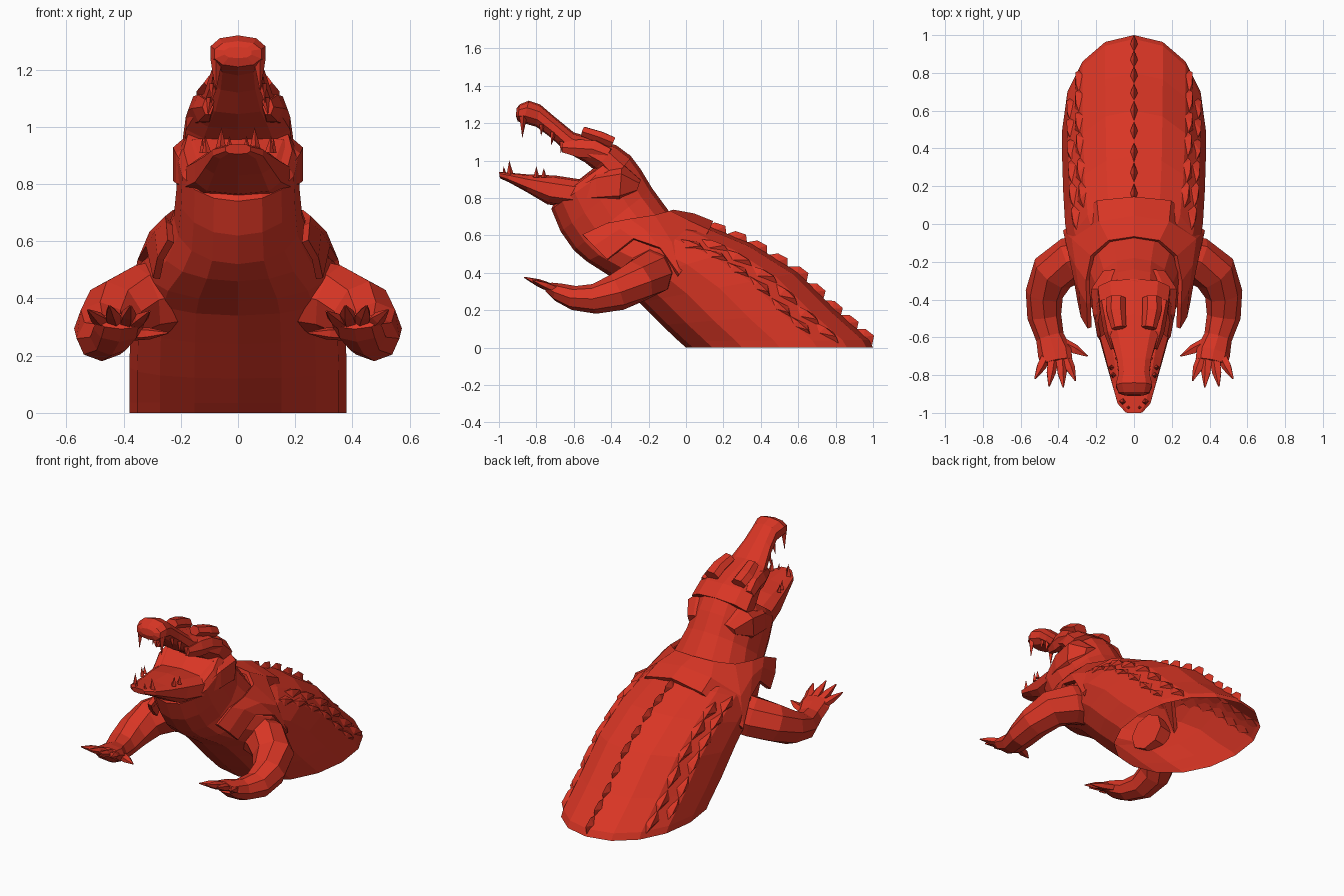
import bpy, bmesh, math
from mathutils import Vector as V

RED = bpy.data.materials.new("warm red")
RED.diffuse_color = (0.69, 0.036, 0.018, 1)


def build(name, verts, faces, mirror=False, thick=0):
    me = bpy.data.meshes.new(name)
    me.from_pydata([tuple(v) for v in verts], [], faces)
    bm = bmesh.new()
    bm.from_mesh(me)
    bmesh.ops.recalc_face_normals(bm, faces=bm.faces)
    bm.to_mesh(me)
    bm.free()
    me.materials.append(RED)
    ob = bpy.data.objects.new(name, me)
    bpy.context.collection.objects.link(ob)
    if mirror:
        ob.modifiers.new("mirror", 'MIRROR')
    if thick:
        m = ob.modifiers.new("thickness", 'SOLIDIFY')
        m.thickness, m.offset = thick, 0
    return ob


def skin(name, rings, cap0=True, cap1=True, mirror=False):
    n = len(rings[0])
    faces = [(i * n + j, i * n + (j + 1) % n, (i + 1) * n + (j + 1) % n, (i + 1) * n + j)
             for i in range(len(rings) - 1) for j in range(n)]
    if cap0:
        faces.append(tuple(range(n)))
    if cap1:
        faces.append(tuple(range((len(rings) - 1) * n, len(rings) * n)))
    return build(name, [p for r in rings for p in r], faces, mirror)


def on_ring(s, a, e=1.0):
    """Point on a section (top y, top z, bottom y, bottom z, half width)."""
    ty, tz, by, bz, w = s
    c, d = math.cos(a), math.sin(a)
    c, d = math.copysign(abs(c) ** e, c), math.copysign(abs(d) ** e, d)
    return V((w * d, (ty + by) / 2 + (ty - by) / 2 * c, (tz + bz) / 2 + (tz - bz) / 2 * c))


def loft(name, secs, n, e=1.0, cap0=True, cap1=True):
    return skin(name, [[on_ring(s, 2 * math.pi * j / n, e) for j in range(n)] for s in secs], cap0, cap1)


def tube(name, pts, n=8):
    """Limb through (x, y, z, side radius, height radius), mirrored."""
    rings = []
    for i, p in enumerate(pts):
        t = (V(pts[min(i + 1, len(pts) - 1)][:3]) - V(pts[max(i - 1, 0)][:3])).normalized()
        side = t.cross(V((0, 0, 1))).normalized()
        up = side.cross(t)
        rings.append([V(p[:3]) + side * p[3] * math.cos(2 * math.pi * j / n)
                      + up * p[4] * math.sin(2 * math.pi * j / n) for j in range(n)])
    return skin(name, rings, mirror=True)


def spikes(name, items, n=4):
    """Pointed cones from (base, tip, radius), mirrored."""
    verts, faces = [], []
    for base, tip, r in items:
        base, tip = V(base), V(tip)
        t = (tip - base).normalized()
        u = t.cross(V((1, 0.1, 0))).normalized()
        w = t.cross(u)
        k = len(verts)
        verts += [base + r * (u * math.cos(2 * math.pi * j / n) + w * math.sin(2 * math.pi * j / n)) for j in range(n)]
        verts.append(tip)
        faces += [(k + j, k + (j + 1) % n, k + n) for j in range(n)]
        faces.append(tuple(range(k, k + n)))
    return build(name, verts, faces, True)


# Hollow torso rising from the ground, open underneath
BODY = [(1.0, 0.0, 0.0, 0.0, 0.38), (0.98, 0.04, -0.04, 0.035, 0.38), (0.80, 0.20, -0.13, 0.12, 0.38),
        (0.60, 0.40, -0.25, 0.24, 0.375), (0.36, 0.55, -0.35, 0.34, 0.365),
        (0.12, 0.65, -0.42, 0.39, 0.34), (-0.07, 0.70, -0.53, 0.46, 0.27)]
NECK = [(-0.18, 0.85, -0.60, 0.52, 0.225), (-0.24, 0.95, -0.67, 0.62, 0.215),
        (-0.30, 1.03, -0.72, 0.74, 0.21), (-0.34, 1.05, -0.70, 0.79, 0.19)]
loft("torso_and_neck", BODY + NECK, 16, 0.95, cap0=False)

# Upper jaw, skull to nose
loft("upper_jaw", [(-0.29, 1.02, -0.42, 0.86, 0.20), (-0.37, 1.08, -0.49, 0.95, 0.19),
                   (-0.48, 1.115, -0.54, 0.99, 0.165), (-0.60, 1.15, -0.64, 1.045, 0.125),
                   (-0.71, 1.24, -0.72, 1.12, 0.095), (-0.78, 1.30, -0.80, 1.18, 0.085),
                   (-0.84, 1.32, -0.87, 1.20, 0.10), (-0.89, 1.30, -0.90, 1.21, 0.085),
                   (-0.905, 1.28, -0.91, 1.24, 0.05)], 10, 0.85)

# Lower jaw, hinge to chin
loft("lower_jaw", [(-0.24, 0.90, -0.27, 0.82, 0.17), (-0.34, 1.00, -0.36, 0.74, 0.235),
                   (-0.48, 0.97, -0.48, 0.74, 0.225), (-0.57, 0.90, -0.62, 0.75, 0.19),
                   (-0.70, 0.92, -0.74, 0.765, 0.155), (-0.84, 0.925, -0.85, 0.83, 0.12),
                   (-0.95, 0.935, -0.95, 0.885, 0.09), (-1.0, 0.94, -0.995, 0.905, 0.045)], 10, 0.68)

# Brow ridges and eye bulges
tube("brow_ridge", [(0.095, -0.39, 1.095, 0.05, 0.035), (0.095, -0.46, 1.125, 0.05, 0.035),
                    (0.08, -0.55, 1.155, 0.04, 0.03)], 6)
tube("eye_bulge", [(0.155, -0.41, 1.03, 0.03, 0.04), (0.135, -0.49, 1.06, 0.04, 0.055),
                   (0.12, -0.57, 1.065, 0.04, 0.055), (0.105, -0.66, 1.07, 0.02, 0.03)], 6)

# Teeth
spikes("upper_teeth", [((0.075, -0.87, 1.24), (0.078, -0.875, 1.12), 0.022),
                       ((0.075, -0.77, 1.19), (0.085, -0.775, 1.13), 0.014),
                       ((0.085, -0.71, 1.15), (0.095, -0.72, 1.08), 0.016),
                       ((0.095, -0.66, 1.10), (0.105, -0.67, 1.04), 0.016)])
spikes("lower_teeth", [((0.06, -0.94, 0.92), (0.058, -0.945, 1.0), 0.02),
                       ((0.03, -0.97, 0.92), (0.03, -0.975, 0.97), 0.013),
                       ((0.11, -0.80, 0.91), (0.115, -0.80, 0.97), 0.016),
                       ((0.12, -0.76, 0.91), (0.125, -0.76, 0.96), 0.015)])

# Arms with flat hands
tube("arm", [(0.24, -0.17, 0.41, 0.11, 0.13), (0.33, -0.19, 0.395, 0.125, 0.125),
             (0.43, -0.26, 0.355, 0.12, 0.115), (0.475, -0.37, 0.295, 0.10, 0.10),
             (0.475, -0.49, 0.26, 0.09, 0.08), (0.445, -0.60, 0.265, 0.075, 0.065),
             (0.42, -0.68, 0.295, 0.09, 0.05), (0.41, -0.73, 0.32, 0.085, 0.03)])

# Fingers: root and tip, with a knuckle bulge between
for i, (root, tip) in enumerate([((0.38, -0.63, 0.275), (0.245, -0.70, 0.28)),
                                 ((0.365, -0.70, 0.31), (0.31, -0.83, 0.355)),
                                 ((0.39, -0.71, 0.315), (0.375, -0.865, 0.375)),
                                 ((0.43, -0.71, 0.315), (0.45, -0.86, 0.375)),
                                 ((0.46, -0.69, 0.305), (0.525, -0.82, 0.36))]):
    tube(f"finger_{i + 1}", [(*V(root).lerp(V(tip), f), r, r * 0.8)
                             for f, r in ((0, 0.03), (0.5, 0.027), (1, 0.004))], 5)

# Collar draped over the shoulders with a hanging front flap
inner = [(0, -0.07, 0.725), (0.13, -0.09, 0.72), (0.22, -0.17, 0.70), (0.245, -0.30, 0.68),
         (0.24, -0.42, 0.66), (0.235, -0.55, 0.60)]
outer = [(0, 0.14, 0.665), (0.19, 0.12, 0.62), (0.365, -0.04, 0.385), (0.34, -0.14, 0.53),
         (0.31, -0.28, 0.58), (0.285, -0.42, 0.47)]
bulge = [(0, 0.04, 0.705), (0.18, 0.01, 0.67), (0.32, -0.08, 0.56), (0.30, -0.22, 0.625),
         (0.28, -0.35, 0.63), (0.27, -0.49, 0.54)]
m = len(inner)
build("collar", inner + bulge + outer,
      [(r * m + i, r * m + i + 1, (r + 1) * m + i + 1, (r + 1) * m + i) for r in (0, 1) for i in range(m - 1)],
      True, 0.025)


def body_point(t, a):
    i = min(int(t), len(BODY) - 2)
    return on_ring(BODY[i], a, 0.95).lerp(on_ring(BODY[i + 1], a, 0.95), t - i)


def scutes(name, ts, a, length, width, height, mirror):
    """Row of keeled scales along the torso at one angle from the spine."""
    verts, faces = [], []
    for t in ts:
        p = body_point(t, a)
        along = (body_point(t - 0.02, a) - body_point(t + 0.02, a)).normalized()
        across = (body_point(t, a + 0.02) - body_point(t, a - 0.02)).normalized()
        up = across.cross(along)
        if up.dot(p - V((0, 0.2, 0.2))) < 0:
            up = -up
        k = len(verts)
        p = p - up * 0.01
        verts += [p - along * length, p + across * width, p + along * length, p - across * width,
                  p + along * length * 0.6 + up * height, p - along * length * 0.3 + up * height * 0.9]
        faces += [(k, k + 1, k + 5), (k + 1, k + 4, k + 5), (k + 1, k + 2, k + 4), (k + 2, k + 3, k + 4),
                  (k + 3, k + 5, k + 4), (k + 3, k, k + 5), (k, k + 3, k + 2, k + 1)]
    return build(name, verts, faces, mirror)


# Rows of back scales: spine, and two along each flank
scutes("spine_scales", [1.15 + 0.46 * i for i in range(9)], 0, 0.065, 0.022, 0.045, False)
scutes("upper_flank_scales", [1.3 + 0.62 * i for i in range(6)], math.radians(50), 0.085, 0.045, 0.035, True)
scutes("lower_flank_scales", [1.6 + 0.62 * i for i in range(6)], math.radians(64), 0.08, 0.045, 0.03, True)
